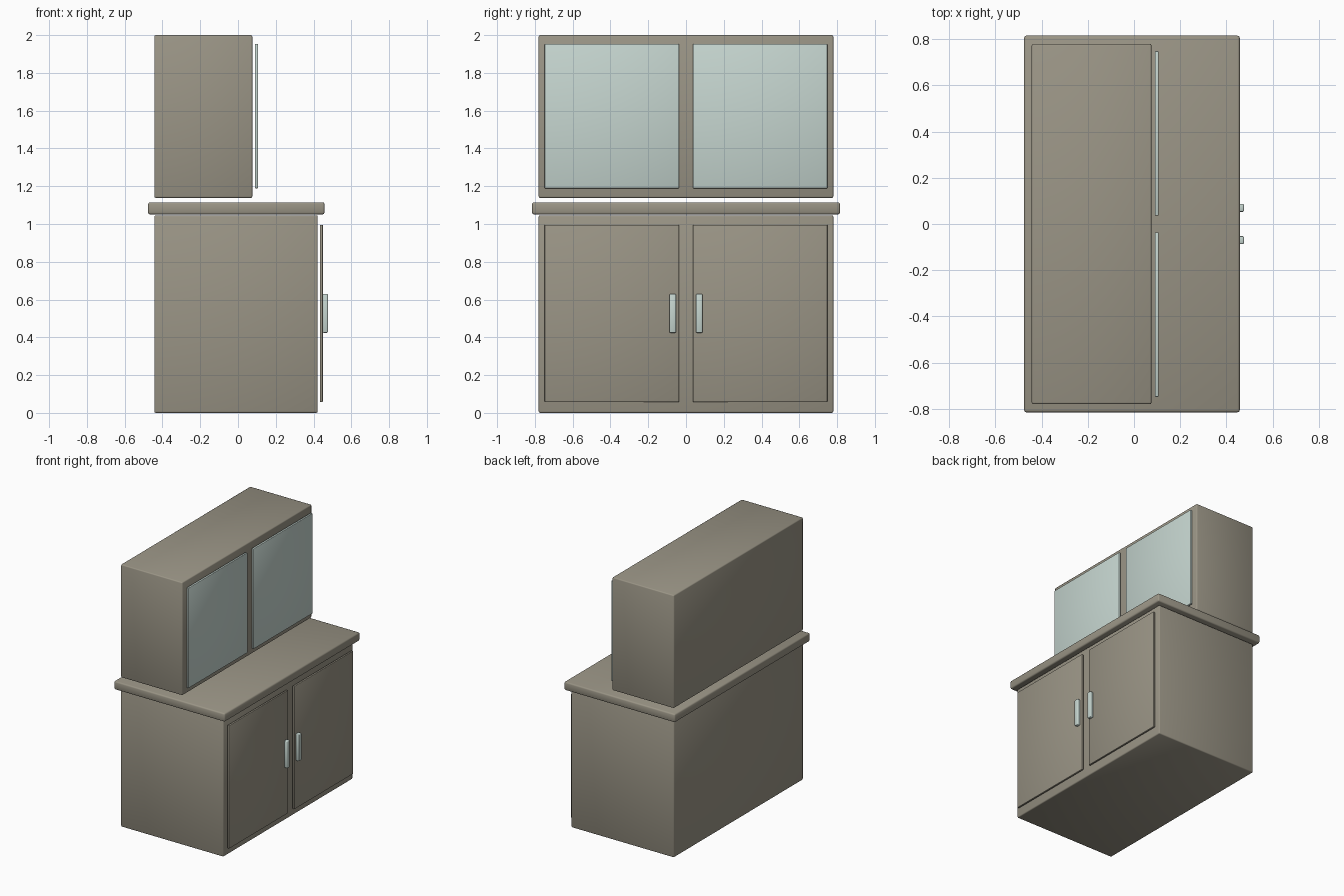
import bpy
import math

if "Cube" in bpy.data.objects:
    bpy.data.objects.remove(bpy.data.objects["Cube"])


def material(name, rgb):
    m = bpy.data.materials.new(name)
    m.diffuse_color = (*rgb, 1.0)
    m.use_nodes = True
    m.node_tree.nodes["Principled BSDF"].inputs["Base Color"].default_value = m.diffuse_color
    return m


wood = material("grey_brown_wood", (0.325, 0.300, 0.238))
glass = material("pale_blue_glass", (0.565, 0.672, 0.631))


def box(name, x, y, z, mat, bevel):
    """Softly bevelled box from (min, max) ranges on each axis."""
    bpy.ops.mesh.primitive_cube_add(size=1, location=[(a + b) / 2 for a, b in (x, y, z)])
    ob = bpy.context.object
    ob.name = name
    ob.scale = [b - a for a, b in (x, y, z)]
    bpy.ops.object.transform_apply(location=False, rotation=False, scale=True)
    ob.data.materials.append(mat)
    mod = ob.modifiers.new("soft_edges", "BEVEL")
    mod.width = bevel
    mod.segments = 2
    bpy.ops.object.modifier_apply(modifier=mod.name)
    bpy.ops.object.shade_smooth_by_angle(angle=math.radians(50))
    return ob


# Carcases and worktop
box("base_cabinet", (-0.443, 0.422), (-0.78, 0.78), (0.0, 1.046), wood, 0.008)
box("worktop", (-0.476, 0.458), (-0.815, 0.815), (1.051, 1.115), wood, 0.010)
box("upper_cabinet", (-0.443, 0.076), (-0.78, 0.78), (1.138, 2.0), wood, 0.008)

# Paired doors and handles on the +x side
for side, s in (("left", -1), ("right", 1)):
    def span(a, b):
        return tuple(sorted((s * a, s * b)))

    box(side + "_base_door", (0.434, 0.449), span(0.037, 0.748), (0.058, 0.996), wood, 0.003)
    box(side + "_glass_door", (0.090, 0.106), span(0.037, 0.748), (1.189, 1.953), glass, 0.003)
    box(side + "_handle", (0.449, 0.476), span(0.053, 0.087), (0.424, 0.630), glass, 0.005)
